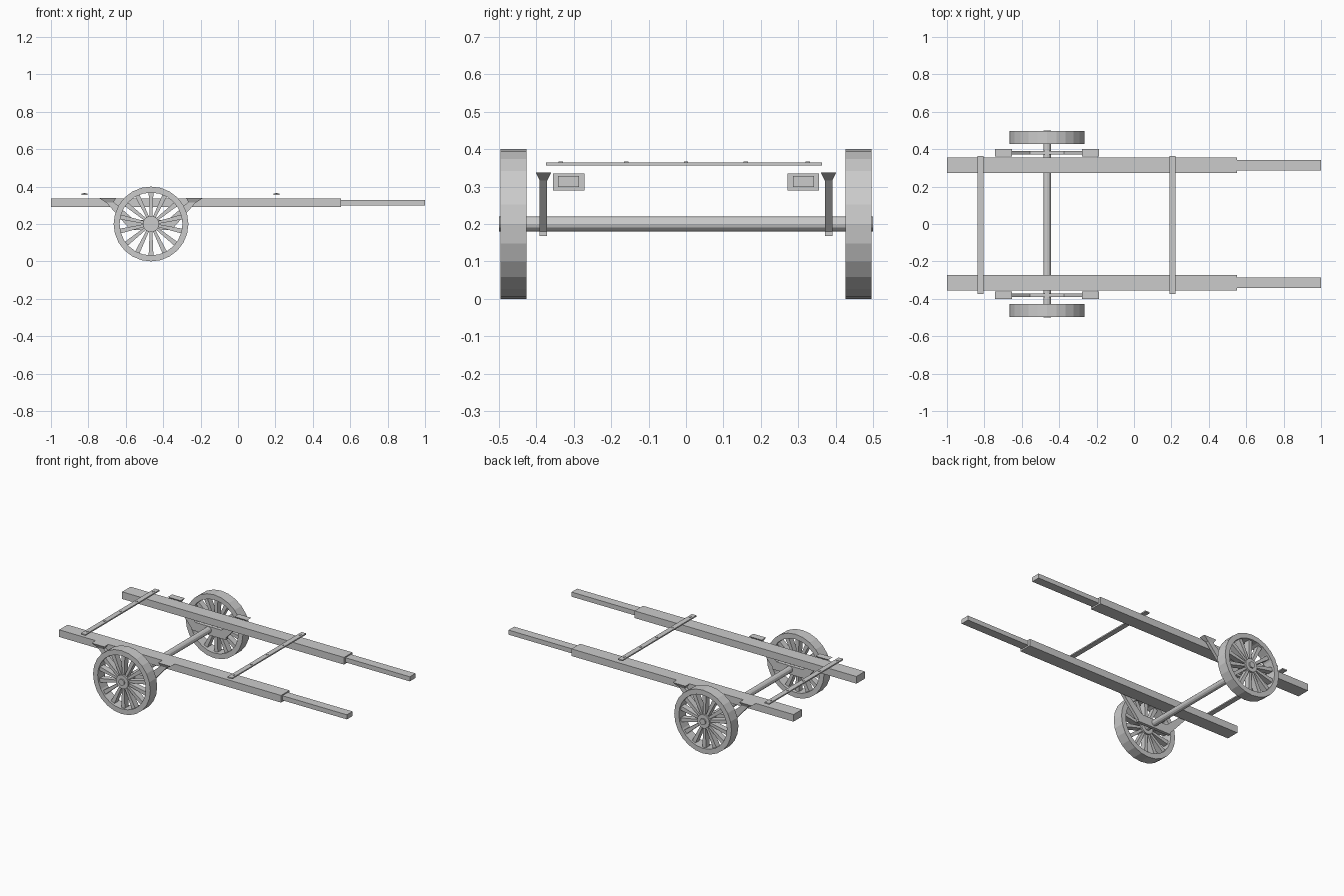
import bpy, bmesh
from math import sin, cos, pi
from mathutils import Vector

if "Cube" in bpy.data.objects:
    bpy.data.objects.remove(bpy.data.objects["Cube"])

AX, AZ = -0.465, 0.2   # axle position


def make(name, verts, faces):
    me = bpy.data.meshes.new(name)
    me.from_pydata(verts, [], faces)
    bm = bmesh.new()
    bm.from_mesh(me)
    bmesh.ops.recalc_face_normals(bm, faces=bm.faces)
    bm.to_mesh(me)
    bm.free()
    ob = bpy.data.objects.new(name, me)
    bpy.context.collection.objects.link(ob)
    return ob


HEX = [(0, 1, 2, 3), (4, 5, 6, 7), (0, 1, 5, 4), (1, 2, 6, 5), (2, 3, 7, 6), (3, 0, 4, 7)]


def box(name, x0, x1, y0, y1, z0, z1):
    return make(name, [(x, y, z) for z in (z0, z1)
                       for x, y in ((x0, y0), (x1, y0), (x1, y1), (x0, y1))], HEX)


def prism(name, prof, y0, y1):
    # extrude an xz profile along y
    n = len(prof)
    v = [(x, y, z) for y in (y0, y1) for x, z in prof]
    f = [tuple(range(n)), tuple(range(n, 2 * n))]
    f += [(i, (i + 1) % n, n + (i + 1) % n, n + i) for i in range(n)]
    return make(name, v, f)


def circle(r, n):
    return [(AX + r * cos(2 * pi * i / n), AZ + r * sin(2 * pi * i / n)) for i in range(n)]


def ring(name, r_in, r_out, y0, y1, n):
    inner, outer = circle(r_in, n), circle(r_out, n)
    loops = [(inner, y0), (outer, y0), (outer, y1), (inner, y1)]
    v = [(x, y, z) for loop, y in loops for x, z in loop]
    f = [(k * n + i, k * n + (i + 1) % n, (k + 1) % 4 * n + (i + 1) % n, (k + 1) % 4 * n + i)
         for k in range(4) for i in range(n)]
    return make(name, v, f)


def spokes(name, count, y0, y1):
    # tapered spokes, wider toward the rim
    v, f = [], []
    for k in range(count):
        a = pi / 2 + 2 * pi * k / count
        d, t = Vector((cos(a), sin(a))), Vector((-sin(a), cos(a)))
        b = len(v)
        for r, w in ((0.035, 0.007), (0.172, 0.013)):
            for s, y in ((-1, y0), (1, y0), (1, y1), (-1, y1)):
                p = d * r + t * w * s
                v.append((AX + p.x, y, AZ + p.y))
        f += [tuple(b + i for i in q) for q in HEX]
    return make(name, v, f)


def span(s, a, b):
    return min(s * a, s * b), max(s * a, s * b)


for side, s in (("left", 1), ("right", -1)):
    # shaft and thinner handle
    box(side + "_rail", -1, 0.55, *span(s, 0.272, 0.356), 0.29, 0.335)
    box(side + "_handle", 0.55, 1, *span(s, 0.286, 0.342), 0.299, 0.328)
    # wheel
    ring(side + "_wheel_rim", 0.168, 0.2, *span(s, 0.427, 0.496), 24)
    spokes(side + "_wheel_spokes", 14, *span(s, 0.445, 0.482))
    prism(side + "_wheel_hub", circle(0.043, 16), *span(s, 0.435, 0.492))
    # axle bracket: bottom bar, sloping struts, flared feet
    y = span(s, 0.371, 0.391)
    box(side + "_bracket_bar", AX - 0.12, AX + 0.12, *y, 0.168, 0.222)
    for end, e in (("rear", -1), ("front", 1)):
        prism(side + "_" + end + "_strut",
              [(AX + e * a, z) for a, z in ((0.09, 0.222), (0.12, 0.18), (0.242, 0.318), (0.2, 0.318))], *y)
        low = [(AX + e * a, s * b, 0.316) for a, b in ((0.2, 0.371), (0.242, 0.371), (0.242, 0.391), (0.2, 0.391))]
        top = [(AX + e * a, s * b, 0.338) for a, b in ((0.188, 0.36), (0.277, 0.36), (0.277, 0.402), (0.188, 0.402))]
        make(side + "_" + end + "_bracket_foot", low + top, HEX)

# axle
prism("axle", circle(0.02, 12), -0.5, 0.5)

# crossbars with low nail heads
for name, x in (("rear", -0.82), ("front", 0.205)):
    box(name + "_crossbar", x - 0.016, x + 0.016, -0.374, 0.364, 0.356, 0.364)
    for i, y in enumerate((-0.335, -0.16, 0, 0.16, 0.325)):
        box(f"{name}_nail_{i}", x - 0.005, x + 0.005, y - 0.006, y + 0.006, 0.362, 0.3665)
